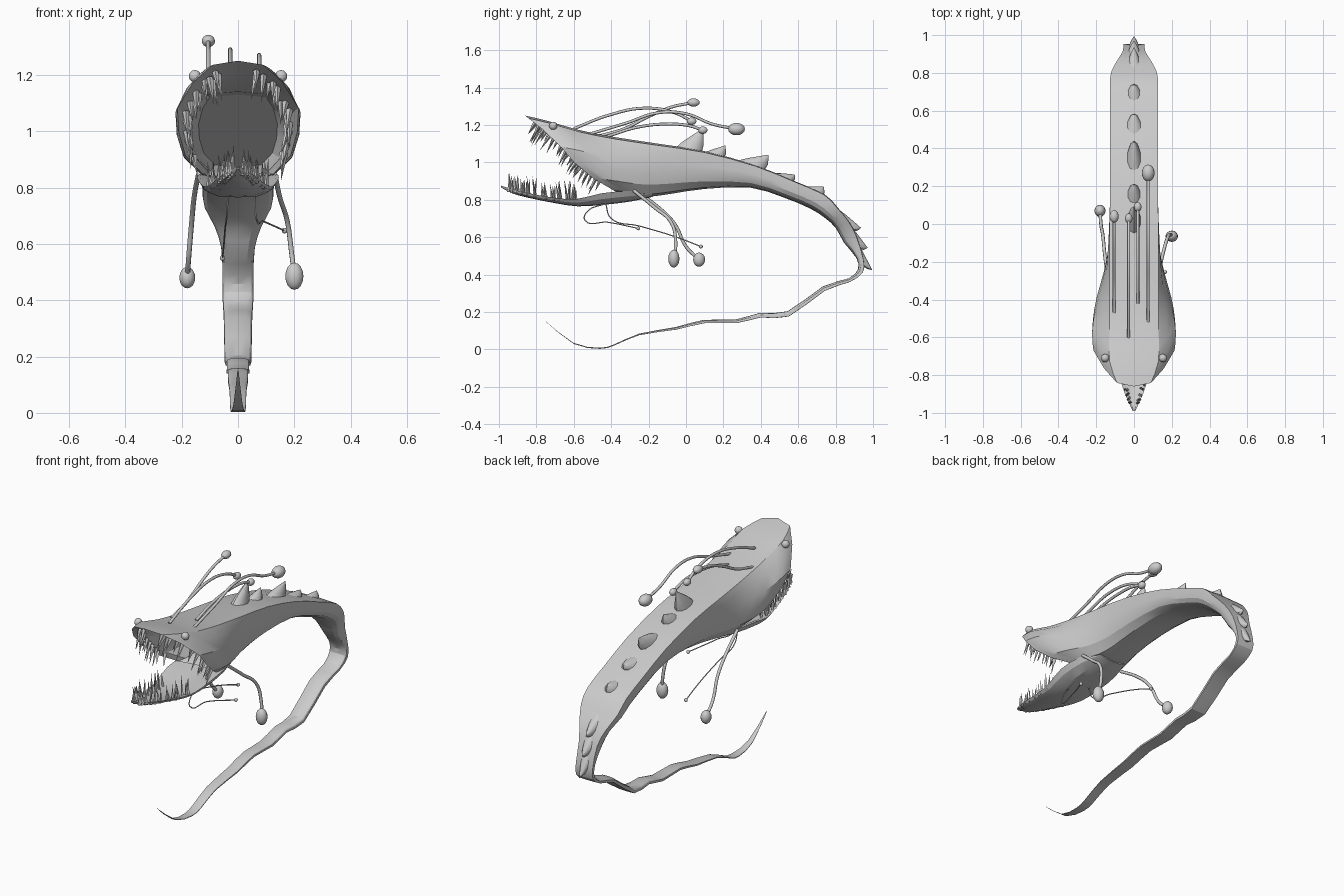
import bpy, bmesh, math, random
from mathutils import Vector

if "Cube" in bpy.data.objects:
    bpy.data.objects.remove(bpy.data.objects["Cube"])

random.seed(4)


def make(name, verts, faces, smooth=None):
    me = bpy.data.meshes.new(name)
    me.from_pydata(verts, [], faces)
    bm = bmesh.new()
    bm.from_mesh(me)
    bmesh.ops.recalc_face_normals(bm, faces=bm.faces)
    bm.to_mesh(me)
    bm.free()
    ob = bpy.data.objects.new(name, me)
    bpy.context.collection.objects.link(ob)
    if smooth:
        bpy.ops.object.select_all(action='DESELECT')
        ob.select_set(True)
        bpy.context.view_layer.objects.active = ob
        bpy.ops.object.shade_smooth_by_angle(angle=math.radians(smooth))
    return ob


def loft(name, rings, smooth=25):
    n = len(rings[0])
    verts = [p for r in rings for p in r]
    faces = [(i * n + j, i * n + (j + 1) % n, (i + 1) * n + (j + 1) % n, (i + 1) * n + j)
             for i in range(len(rings) - 1) for j in range(n)]
    faces += [tuple(range(n)), tuple(range(len(verts) - n, len(verts)))]
    return make(name, verts, faces, smooth)


def refine(rings):
    # add one smoothly interpolated ring between every two
    out, last = [], len(rings) - 1
    for i in range(last):
        a, b, c, d = (rings[max(0, min(last, i + k))] for k in (-1, 0, 1, 2))
        out += [b, [(q + r) * .5625 - (p + s) * .0625 for p, q, r, s in zip(a, b, c, d)]]
    return out + [rings[-1]]


def mirror_ring(half):
    # half runs from one centre point to the other on the +x side
    return half + [Vector((-p.x, p.y, p.z)) for p in half[-2:0:-1]]


def half_section(yt, zt, yb, zb, w, wt, bow=0):
    prof = [(0, 1, 0), (wt, .965, 0), ((wt + w) * .52 if wt < w else w, .82, 0), (w, .6, .35),
            (.98 * w, .4, .9), (.87 * w, .2, 1), (.58 * w, .04, .5), (0, 0, 0)]
    return [Vector((u, yb + (yt - yb) * v - bow * k, zb + (zt - zb) * v)) for u, v, k in prof]


# Head, body and tail: one skin from throat, out over the lips, back to tail tip
rim = (-.86, 1.25, -.33, .83, .215, .09, .06)
throat = [(-.46, 1.13, -.12, .87, .14, .1), (-.58, 1.14, -.25, .85, .165, .11),
          (-.76, 1.2, -.3, .84, .18, .08, .05)]
skin = [rim, (-.74, 1.222, -.29, .83, .222, .13, .045), (-.58, 1.175, -.24, .823, .203, .13, .02),
        (-.38, 1.135, -.18, .818, .165, .13), (-.15, 1.1, -.08, .832, .135, .13),
        (.1, 1.06, .1, .858, .128, .128), (.37, .985, .34, .866, .127, .127),
        (.58, .9, .52, .813, .127, .127), (.74, .83, .66, .755, .127, .127),
        (.81, .76, .74, .705, .12, .12), (.875, .68, .8, .65, .085, .085),
        (.915, .6, .845, .57, .06, .06), (.95, .48, .91, .49, .055, .055),
        (.945, .41, .92, .43, .055, .055)]
# tail ribbon: y, z, half width, half thickness
tail = [(.875, .37, .052, .01), (.74, .325, .05, .013), (.55, .19, .047, .014),
        (.4, .183, .04, .012), (.27, .15, .04, .01), (.1, .149, .036, .009),
        (-.05, .113, .035, .007), (-.25, .08, .03, .004), (-.38, .025, .028, .003),
        (-.46, .006, .025, .003), (-.6, .032, .016, .003), (-.75, .15, .002, .001)]
for y, z, w, t in tail:
    skin.append((y, z - t, y - t * .5, z + t, w, w))
loft("body", [mirror_ring(half_section(*r)) for r in throat]
     + refine([mirror_ring(half_section(*r)) for r in skin]))

# Lower jaw: boat-shaped trough (y, rim z, keel z, half width)
jaw = [(-.99, .876, .866, .006), (-.93, .857, .835, .035), (-.85, .837, .812, .065),
       (-.7, .81, .782, .1), (-.58, .805, .765, .125), (-.45, .835, .772, .145),
       (-.3, .848, .79, .135), (-.18, .842, .815, .095)]
jaw_prof = [(0, 0), (.55, .08), (.88, .5), (1, 1), (.86, .95), (.5, .5), (0, .4)]
loft("lower_jaw", refine([mirror_ring([Vector((u * w, y, zb + v * (zt - zb))) for u, v in jaw_prof])
                          for y, zt, zb, w in jaw]))


def along(pts, t):
    f = t * (len(pts) - 1)
    i = min(int(f), len(pts) - 2)
    return pts[i].lerp(pts[i + 1], f - i)


def teeth(name, items):
    verts, faces = [], []
    for base, direction, length, r in items:
        d = Vector(direction).normalized()
        a = d.cross(Vector((0, 1, .3))).normalized()
        b = d.cross(a)
        k = len(verts)
        verts += [base - d * .008 + (a * math.cos(q) + b * math.sin(q)) * r
                  for q in (0, math.pi / 2, math.pi, math.pi * 1.5)]
        verts.append(base + d * length)
        faces += [(k + j, k + (j + 1) % 4, k + 4) for j in range(4)] + [(k, k + 1, k + 2, k + 3)]
    make(name, verts, faces)


# Teeth, two rows on each side
R = random.uniform
lip = half_section(*rim)
gum = [Vector((w * .86, y, zt - .006)) for y, zt, zb, w in jaw[:5]]
upper, lower = [], []
for s in (1, -1):
    for row in range(2):
        for i in range(10):
            p = along(lip, .1 + .6 * (i + R(.2, .8)) / 10)
            drop = .03 if p.z > 1.2 else .015
            p = Vector((s * p.x * (.86 - .05 * row), p.y + .035 + .025 * row, p.z - drop - .012 * row))
            upper.append((p, (-s * R(.0, .2), -.5 + R(-.15, .15), -.85), R(.06, .11), .012))
        for i in range(11):
            p = along(gum, .15 + .85 * (i + R(.2, .8)) / 11)
            p = Vector((s * p.x * (1 - .25 * row), p.y, p.z - .006 * row))
            lower.append((p, (s * R(-.15, .1), R(-.2, .1), 1), R(.06, .11), .009))
teeth("upper_teeth", upper)
teeth("lower_teeth", lower)


# Back spines: front of base, back of base, tip (all y, z), half width
def spine(name, f, b, tip, w):
    f, b, tip = (Vector((0, *q)) for q in (f, b, tip))
    mid, ax = (f + b) / 2, (b - f) / 2
    rings = []
    for t, sc in ((-.1, 1), (.3, .75), (.65, .4), (1, .02)):
        c = mid.lerp(tip, t)
        rings.append([c + ax * math.cos(q) * sc + Vector((w * math.sin(q) * sc, 0, 0))
                      for q in [math.tau * j / 10 for j in range(10)]])
    loft(name, rings, 40)


spines = [((-.06, 1.08), (.09, 1.055), (.09, 1.18), .04),
          ((.09, 1.05), (.21, 1.025), (.21, 1.09), .04),
          ((.27, 1.01), (.43, .965), (.44, 1.04), .04),
          ((.46, .945), (.58, .9), (.58, .935), .04),
          ((.64, .87), (.74, .825), (.735, .87), .037),
          ((.83, .74), (.9, .63), (.935, .65), .03),
          ((.89, .65), (.94, .53), (.97, .545), .03),
          ((.925, .56), (.95, .44), (.995, .425), .03)]
for i, s in enumerate(spines):
    spine("back_spine_%d" % i, *s)


def ball(name, loc, scale):
    bpy.ops.mesh.primitive_uv_sphere_add(segments=14, ring_count=8, radius=1, location=loc)
    ob = bpy.context.object
    ob.name = name
    ob.scale = scale
    bpy.ops.object.shade_smooth_by_angle(angle=math.radians(40))


# Feelers: swept tube with a bulb at the far end
def feeler(name, pts, r, bulb):
    cu = bpy.data.curves.new(name, 'CURVE')
    cu.dimensions = '3D'
    cu.bevel_depth, cu.bevel_resolution, cu.resolution_u = r, 2, 6
    cu.use_fill_caps = True
    sp = cu.splines.new('BEZIER')
    sp.bezier_points.add(len(pts) - 1)
    for bp, p in zip(sp.bezier_points, pts):
        bp.co = p
        bp.handle_left_type = bp.handle_right_type = 'AUTO'
    ob = bpy.data.objects.new(name, cu)
    bpy.context.collection.objects.link(ob)
    bpy.ops.object.select_all(action='DESELECT')
    ob.select_set(True)
    bpy.context.view_layer.objects.active = ob
    bpy.ops.object.convert(target='MESH')
    ball(name + "_bulb", pts[-1], bulb)


# Four feelers on the head, each in a plane of constant x
crown = [(-.105, [(-.47, 1.14), (-.33, 1.18), (-.2, 1.245), (-.08, 1.295), (.04, 1.32)], (.024, .033, .022)),
         (-.028, [(-.6, 1.18), (-.42, 1.25), (-.22, 1.29), (-.06, 1.265), (.03, 1.22)], (.02, .026, .02)),
         (.02, [(-.42, 1.14), (-.25, 1.19), (-.08, 1.205), (.02, 1.195), (.09, 1.172)], (.02, .025, .02)),
         (.075, [(-.52, 1.15), (-.32, 1.21), (-.15, 1.265), (0, 1.26), (.14, 1.205), (.27, 1.178)], (.034, .045, .033))]
for i, (x, pts, b) in enumerate(crown):
    feeler("crown_feeler_%d" % i, [(x, y, z) for y, z in pts], .008, b)

# Throat feelers and thin chin whiskers
feeler("throat_feeler_right", [(.13, -.28, .85), (.15, -.17, .76), (.175, -.08, .68),
                               (.19, -.055, .57), (.2, -.065, .485)], .009, (.033, .03, .048))
feeler("throat_feeler_left", [(-.14, -.28, .85), (-.155, -.16, .77), (-.165, -.06, .67),
                              (-.175, 0, .55), (-.18, .07, .48)], .009, (.029, .032, .038))
feeler("chin_whisker_right", [(.06, -.43, .78), (.06, -.53, .735), (.065, -.54, .69),
                              (.09, -.42, .68), (.165, -.255, .647)], .003, (.01, .01, .01))
feeler("chin_whisker_left", [(-.035, -.43, .78), (-.04, -.4, .70), (-.045, -.25, .66),
                             (-.05, -.05, .6), (-.055, .08, .55)], .003, (.01, .01, .01))

# Eyes
for s, n in ((1, "right"), (-1, "left")):
    ball("eye_" + n, (s * .153, -.71, 1.195), (.022, .022, .022))
